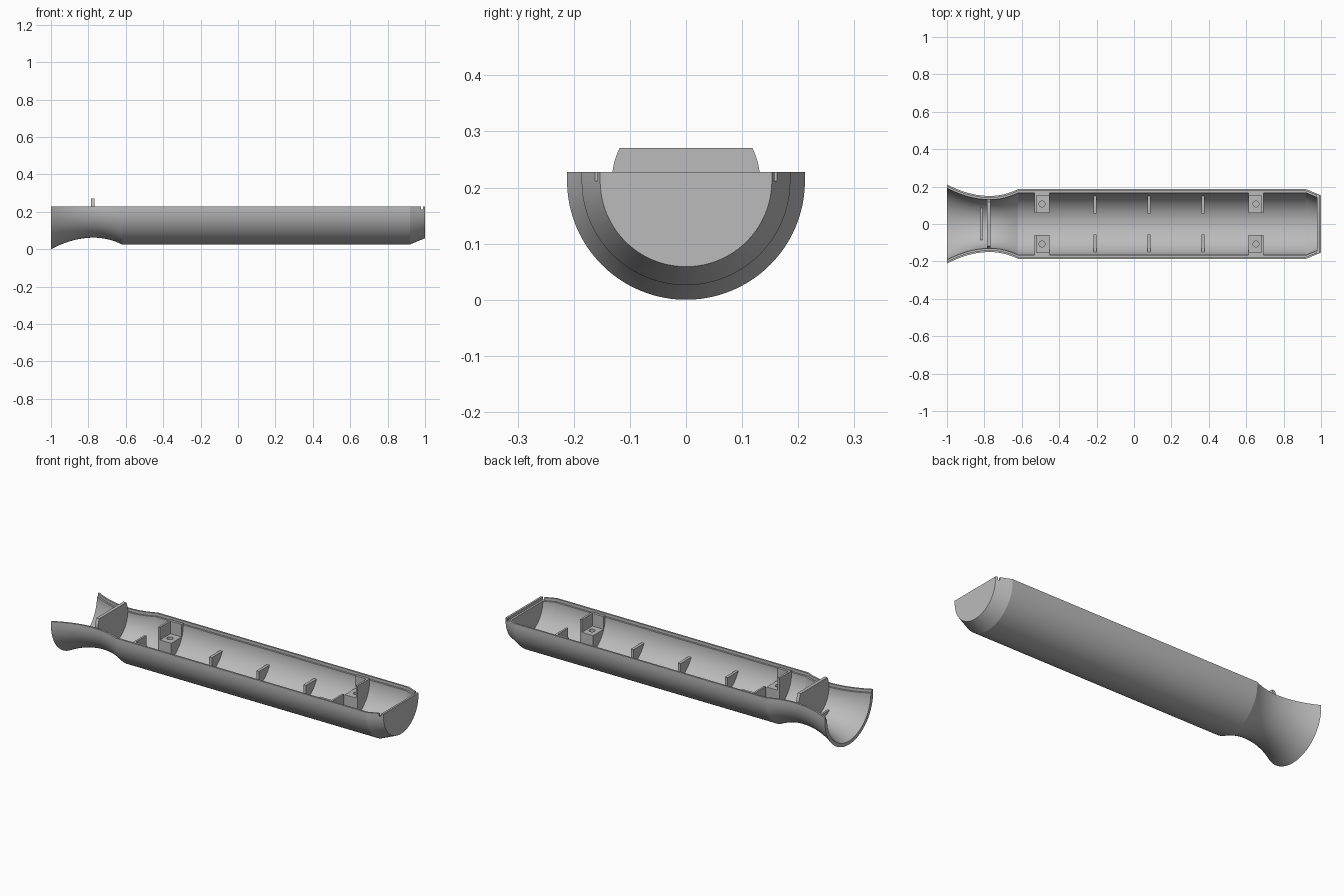
import bpy, bmesh
from math import sin, cos, pi, radians, sqrt

AXIS = 0.212   # height of the tube axis and of the inner shelf
RIM = 0.228    # height of the outer lip
WALL = 0.02    # shell thickness
SEAT = 0.172   # radius at which inner fittings sink into the shell

if "Cube" in bpy.data.objects:
    bpy.data.objects.remove(bpy.data.objects["Cube"])

grey = bpy.data.materials.new("plain_grey")
grey.use_nodes = True
grey.diffuse_color = (0.5, 0.5, 0.5, 1)
grey.node_tree.nodes["Principled BSDF"].inputs["Base Color"].default_value = (0.5, 0.5, 0.5, 1)


def skin(name, rings, smooth=False):
    """Join matching closed rings of points into a capped solid."""
    bm = bmesh.new()
    loops = [[bm.verts.new(p) for p in ring] for ring in rings]
    n = len(loops[0])
    for a, b in zip(loops, loops[1:]):
        for i in range(n):
            j = (i + 1) % n
            bm.faces.new((a[i], a[j], b[j], b[i]))
    caps = [bm.faces.new(loops[0]), bm.faces.new(loops[-1])]
    bmesh.ops.triangulate(bm, faces=caps)
    bmesh.ops.recalc_face_normals(bm, faces=bm.faces)
    mesh = bpy.data.meshes.new(name)
    bm.to_mesh(mesh)
    bm.free()
    ob = bpy.data.objects.new(name, mesh)
    bpy.context.collection.objects.link(ob)
    mesh.materials.append(grey)
    if smooth:
        bpy.ops.object.select_all(action='DESELECT')
        ob.select_set(True)
        bpy.context.view_layer.objects.active = ob
        bpy.ops.object.shade_smooth_by_angle(angle=radians(20))
    return ob


def prism(name, outline, x0, x1):
    """Extrude a y-z outline along x."""
    return skin(name, [[(x, y, z) for y, z in outline] for x in (x0, x1)])


def arc(r, start=pi, end=2 * pi, n=48):
    angles = [start + (end - start) * i / n for i in range(n + 1)]
    return [(r * cos(a), AXIS + r * sin(a)) for a in angles]


def fitting(name, side, y0, y1, top, x0, x1):
    """Plate or block with a flat top whose underside follows the shell."""
    ys = [y0 + (y1 - y0) * i / 8 for i in range(9)]
    under = [(side * y, AXIS - sqrt(SEAT ** 2 - y * y)) for y in ys]
    return prism(name, under + [(side * y1, top), (side * y0, top)], x0, x1)


# Shell: straight body, flared mouth and tapered end
def outer_radius(x):
    if x < -0.77:
        return 0.15 + 0.062 * ((x + 0.77) / 0.23) ** 2
    if x < -0.62:
        return 0.15 + 0.036 * ((x + 0.77) / 0.15) ** 2
    if x < 0.92:
        return 0.186
    return 0.186 - 0.033 * (x - 0.92) / 0.08


def section(x):
    r = outer_radius(x)
    lip, inner = r - WALL / 2, r - WALL
    pts = [(-r, RIM)] + arc(r) + [(r, RIM), (lip, RIM), (lip, AXIS)]
    pts += arc(inner, 2 * pi, pi) + [(-lip, AXIS), (-lip, RIM)]
    return [(x, y, z) for y, z in pts]


END = 0.978
stations = [-1 + 0.23 * i / 12 for i in range(13)]
stations += [-0.77 + 0.15 * i / 8 for i in range(1, 9)] + [0.92, END]
skin("shell", [section(x) for x in stations], smooth=True)

# Closed end wall with its raised outer lip
skin("end_wall", [[(x, y, z) for y, z in arc(outer_radius(x))] for x in (END, 1)], smooth=True)
w0, w1 = outer_radius(0.989), outer_radius(1)
skin("end_lip", [[(0.989, -w0, z), (0.989, w0, z), (1, w1, z), (1, -w1, z)]
                 for z in (AXIS, RIM)])

# Neck partitions: tall bulkhead and low sill
prism("bulkhead", arc(0.132, pi - 0.455, 2 * pi + 0.455), -0.786, -0.768)
prism("neck_sill", arc(0.134, pi + 0.86, 2 * pi - 0.86), -0.82, -0.809)

for side, label in ((1, "back"), (-1, "front")):
    # Stiffening ribs
    for i, x in enumerate((-0.208, 0.081, 0.37)):
        fitting(f"{label}_rib_{i + 1}", side, 0.056, 0.155, 0.14, x - 0.008, x + 0.008)

    # Screw seats: drilled shelf, back panel and one side plate
    for x, out, place in ((-0.492, -1, "neck"), (0.652, 1, "end")):
        name = f"{label}_{place}_screw"
        shelf = fitting(name + "_shelf", side, 0.06, 0.16, 0.15, x - 0.04, x + 0.04)
        fitting(name + "_panel", side, 0.152, 0.168, 0.22, x - 0.04, x + 0.04)
        edges = sorted((x + out * 0.04, x + out * 0.029))
        fitting(name + "_side_plate", side, 0.06, 0.168, 0.22, *edges)

        bpy.ops.mesh.primitive_cylinder_add(vertices=24, radius=0.016, depth=0.06,
                                            location=(x, side * 0.107, 0.15))
        cutter = bpy.context.object
        cutter.hide_render = True
        cut = shelf.modifiers.new("screw_hole", 'BOOLEAN')
        cut.operation = 'DIFFERENCE'
        cut.object = cutter
        bpy.context.view_layer.objects.active = shelf
        bpy.ops.object.modifier_apply(modifier=cut.name)
        bpy.data.objects.remove(cutter)
